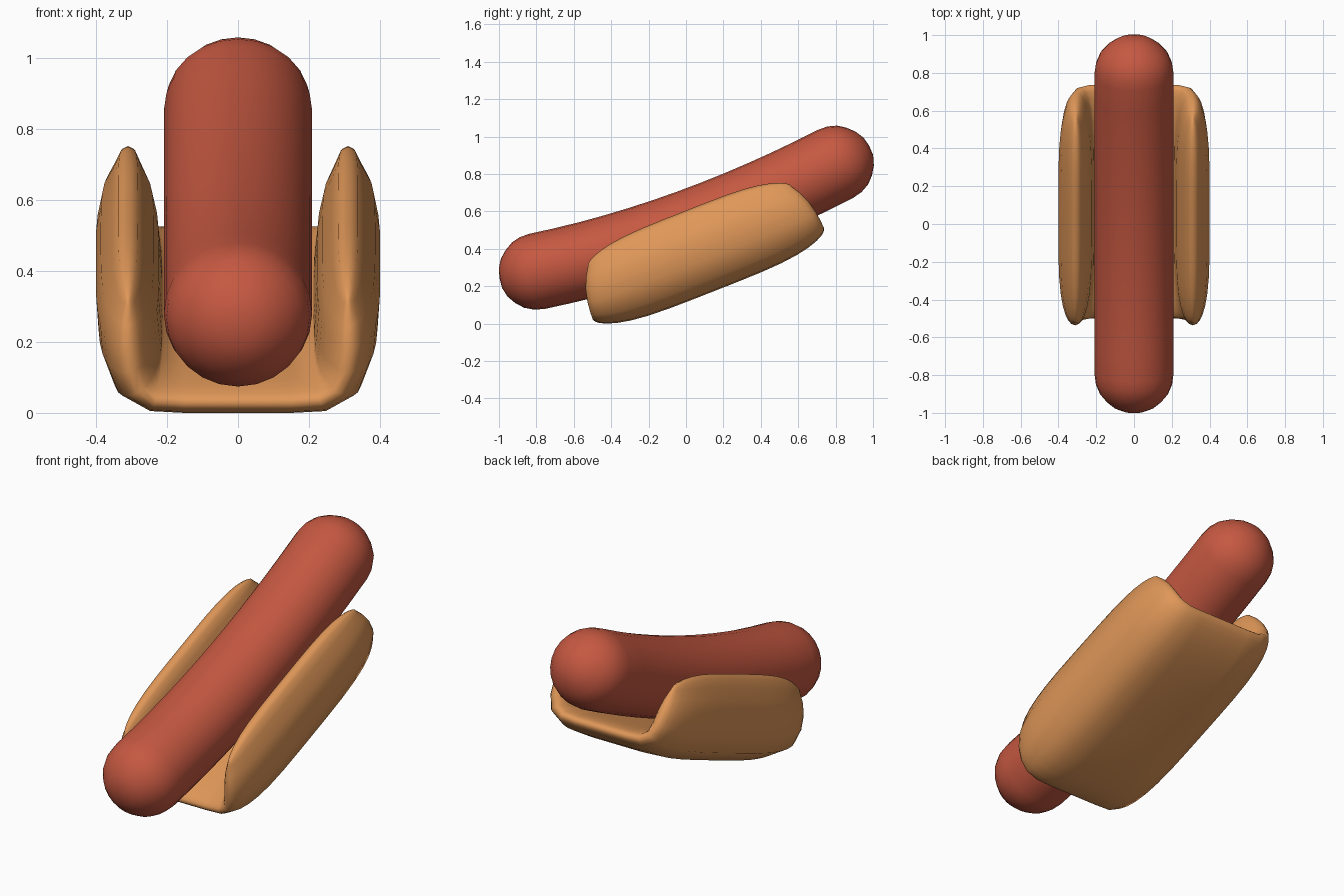
import bpy, bmesh, math
from mathutils import Vector

if "Cube" in bpy.data.objects:
    bpy.data.objects.remove(bpy.data.objects["Cube"])


def material(name, rgb):
    m = bpy.data.materials.new(name)
    m.diffuse_color = (*rgb, 1)
    m.use_nodes = True
    m.node_tree.nodes["Principled BSDF"].inputs["Base Color"].default_value = m.diffuse_color
    return m


def loft(name, rings, mat):
    """Skin closed rings of equal length; collapsed end rings are welded shut."""
    bm = bmesh.new()
    vs = [[bm.verts.new(p) for p in r] for r in rings]
    n = len(rings[0])
    for a, b in zip(vs, vs[1:]):
        for i in range(n):
            j = (i + 1) % n
            bm.faces.new((a[i], a[j], b[j], b[i]))
    bmesh.ops.remove_doubles(bm, verts=bm.verts, dist=0.0005)
    bmesh.ops.recalc_face_normals(bm, faces=bm.faces)
    me = bpy.data.meshes.new(name)
    bm.to_mesh(me)
    bm.free()
    me.materials.append(mat)
    for p in me.polygons:
        p.use_smooth = True
    ob = bpy.data.objects.new(name, me)
    bpy.context.collection.objects.link(ob)
    return ob


# Sausage: round-ended tube along a sagging, rising curve
R = 0.205
y0, z0, y1, z1, sag = -0.997, 0.237, 0.98, 0.945, 0.094
path = []
N = 400
for i in range(N + 1):
    t = i / N
    path.append(Vector((0, y0 + (y1 - y0) * t, z0 + (z1 - z0) * t - sag * 4 * t * (1 - t))))
dist = [0]
for a, b in zip(path, path[1:]):
    dist.append(dist[-1] + (b - a).length)
L = dist[-1]
cap = [R * (1 - math.cos(math.radians(a))) for a in (0, 15, 30, 45, 60, 75, 90)]
stops = cap + [R + (L - 2 * R) * k / 12 for k in range(1, 12)] + [L - c for c in reversed(cap)]
rings = []
for d in stops:
    i = min(range(N + 1), key=lambda k: abs(dist[k] - d))
    tan = (path[min(i + 1, N)] - path[max(i - 1, 0)]).normalized()
    up = Vector((0, -tan.z, tan.y))
    e = min(d, L - d, R)
    r = math.sqrt(max(0, R * R - (R - e) ** 2))
    rings.append([path[i] + Vector((1.02, 0, 0)) * r * math.cos(q) + up * r * math.sin(q)
                  for q in (2 * math.pi * k / 24 for k in range(24))])
sausage = loft("sausage", rings, material("sausage red", (0.56, 0.098, 0.053)))

# Bun: U-shaped section given by its centre line (x, height, half thickness)
half = [(0.15, 0.172, 0.07), (0.235, 0.178, 0.073), (0.285, 0.215, 0.085),
        (0.306, 0.29, 0.09), (0.312, 0.37, 0.089), (0.312, 0.44, 0.075), (0.310, 0.50, 0.046)]
skel = [(-x, w, h) for x, w, h in reversed(half)] + [(0, 0.172, 0.07)] + half
TILT = math.radians(21.5)


def place(x, w, v, ref):
    """Section point at lengthwise position v (-1..1) to world, with bowed ends."""
    t = (ref - 0.1) / 0.46
    w += 0.04 * v ** 4 * (1 - 2 * t)
    s = 0.207 + v * (0.665 - 0.12 * max(t, 0) ** 3)
    return Vector((x, s * math.cos(TILT) - w * math.sin(TILT),
                   s * math.sin(TILT) + w * math.cos(TILT)))


rings = []
side = [0.2, 0.4, 0.58, 0.72, 0.83, 0.91, 0.96, 0.987, 1]
for v in [-a for a in reversed(side)] + [0] + side:
    k = math.sqrt(max(0, 1 - v ** 4))
    outer, inner = [], []
    for i, (x, w, h) in enumerate(skel):
        a, b = skel[max(i - 1, 0)], skel[min(i + 1, len(skel) - 1)]
        dx, dw = b[0] - a[0], b[1] - a[1]
        l = math.hypot(dx, dw)
        nx, nw = dw / l, -dx / l
        outer.append(place(x + nx * h * k, w + nw * h * k, v, w))
        inner.append(place(x - nx * h * k, w - nw * h * k, v, w))
    tx, tw = skel[-1][0], skel[-1][1]
    tips = []
    for sg in (1, -1):
        tips.append([place(sg * (tx + o * k), tw + q * k, v, tw)
                     for o, q in ((0.028, 0.042), (0, 0.058), (-0.028, 0.042))])
    rings.append(outer + tips[0] + inner[::-1] + tips[1][::-1])
bun = loft("bun", rings, material("bun golden brown", (0.74, 0.31, 0.098)))

# Rest the bun on the ground
low = min(v.co.z for v in bun.data.vertices)
for ob in (sausage, bun):
    for v in ob.data.vertices:
        v.co.z -= low
